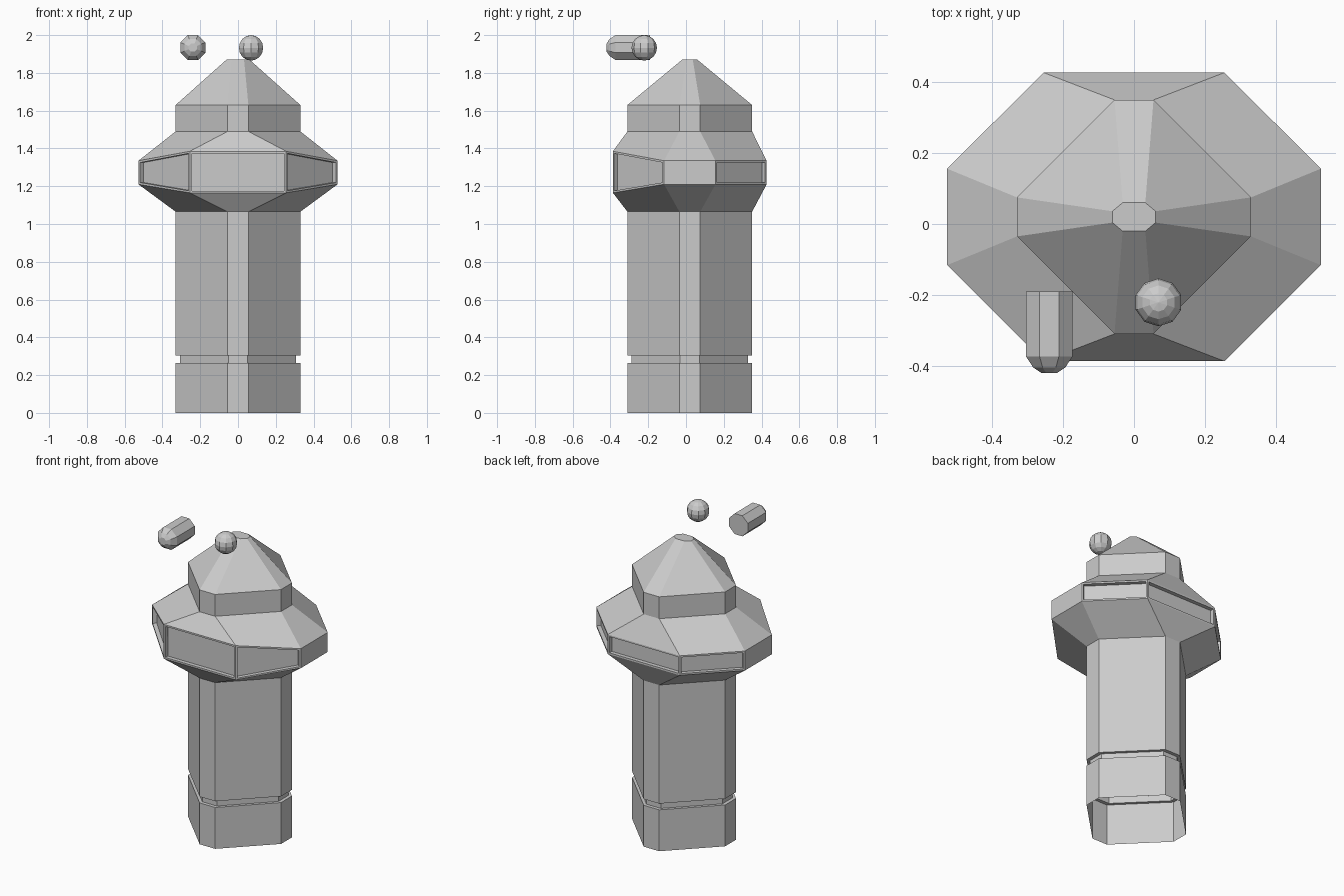
import bpy, bmesh
from math import pi, sin, cos
from mathutils import Matrix

cube = bpy.data.objects.get("Cube")
if cube:
    bpy.data.objects.remove(cube, do_unlink=True)

GREY = (0.6, 0.6, 0.6, 1)
grey = bpy.data.materials.new("plain grey")
grey.use_nodes = True
grey.diffuse_color = GREY
grey.node_tree.nodes["Principled BSDF"].inputs["Base Color"].default_value = GREY

AXIS_Y = 0.02  # the tower's centre line sits slightly back


def finish(name, bm):
    mesh = bpy.data.meshes.new(name)
    bm.to_mesh(mesh)
    bm.free()
    mesh.materials.append(grey)
    obj = bpy.data.objects.new(name, mesh)
    bpy.context.collection.objects.link(obj)
    return obj


def octagon(hx, hy, cx, cy, z, front_z=None):
    """Octagon with half sizes hx, hy and half edge lengths cx, cy."""
    front = z if front_z is None else front_z
    right = [(cx, -hy, front), (hx, -cy, z), (hx, cy, z), (cx, hy, z)]
    left = [(-x, y, h) for x, y, h in reversed(right)]
    return [(x, y + AXIS_Y, h) for x, y, h in right + left]


def loft(rings, cap_start=False, cap_end=False):
    """Skin a stack of equal rings, counterclockwise along the stack."""
    bm = bmesh.new()
    rows = [[bm.verts.new(p) for p in ring] for ring in rings]
    for low, high in zip(rows, rows[1:]):
        for i in range(len(low)):
            j = (i + 1) % len(low)
            bm.faces.new((low[i], low[j], high[j], high[i]))
    if cap_start:
        bm.faces.new(rows[0][::-1])
    if cap_end:
        bm.faces.new(rows[-1])
    bm.normal_update()
    return bm


def shaft_ring(z, size=0.33):
    return octagon(size, size, size / 6, size / 6, z)


# Shaft with a shallow groove near the base, open underneath
groove = 0.308
finish("tower_shaft", loft([
    shaft_ring(0), shaft_ring(0.265), shaft_ring(0.265, groove),
    shaft_ring(0.305, groove), shaft_ring(0.305), shaft_ring(1.065)]))

# Wide gallery, taller at the front, with recessed windows
gallery_size = (0.527, 0.407, 0.255, 0.136)
bm = loft([
    shaft_ring(1.065),
    octagon(*gallery_size, 1.21, 1.165),
    octagon(*gallery_size, 1.335, 1.385),
    shaft_ring(1.49)])
windows = [f for f in bm.faces if abs(f.normal.z) < 0.01 and abs(f.normal.y) > 0.1]
bmesh.ops.inset_individual(bm, faces=windows, thickness=0.015)
bmesh.ops.inset_individual(bm, faces=windows, thickness=0, depth=-0.025)
finish("gallery", bm)

# Neck and pointed roof with a small flat top
finish("neck", loft([shaft_ring(1.49), shaft_ring(1.63)]))
finish("roof", loft([
    shaft_ring(1.63), octagon(0.061, 0.04, 0.032, 0.016, 1.87)], cap_end=True))

# Small floating ball
bm = bmesh.new()
bmesh.ops.create_uvsphere(bm, u_segments=10, v_segments=8, radius=0.0675,
                          matrix=Matrix.Translation((0.069, -0.221, 1.9325)))
finish("floating_ball", bm)


# Floating eight-sided capsule, flat at the back and domed at the front
def capsule_ring(y, apothem):
    r = apothem / cos(pi / 8)
    angles = [(i + 0.5) * pi / 4 for i in range(8)]
    return [(-0.239 + r * cos(a), y, 1.934 + r * sin(a)) for a in angles]


profile = [(-0.19, 0.066), (-0.373, 0.066), (-0.405, 0.045), (-0.42, 0.022)]
finish("floating_capsule", loft(
    [capsule_ring(y, r) for y, r in profile], cap_start=True, cap_end=True))
